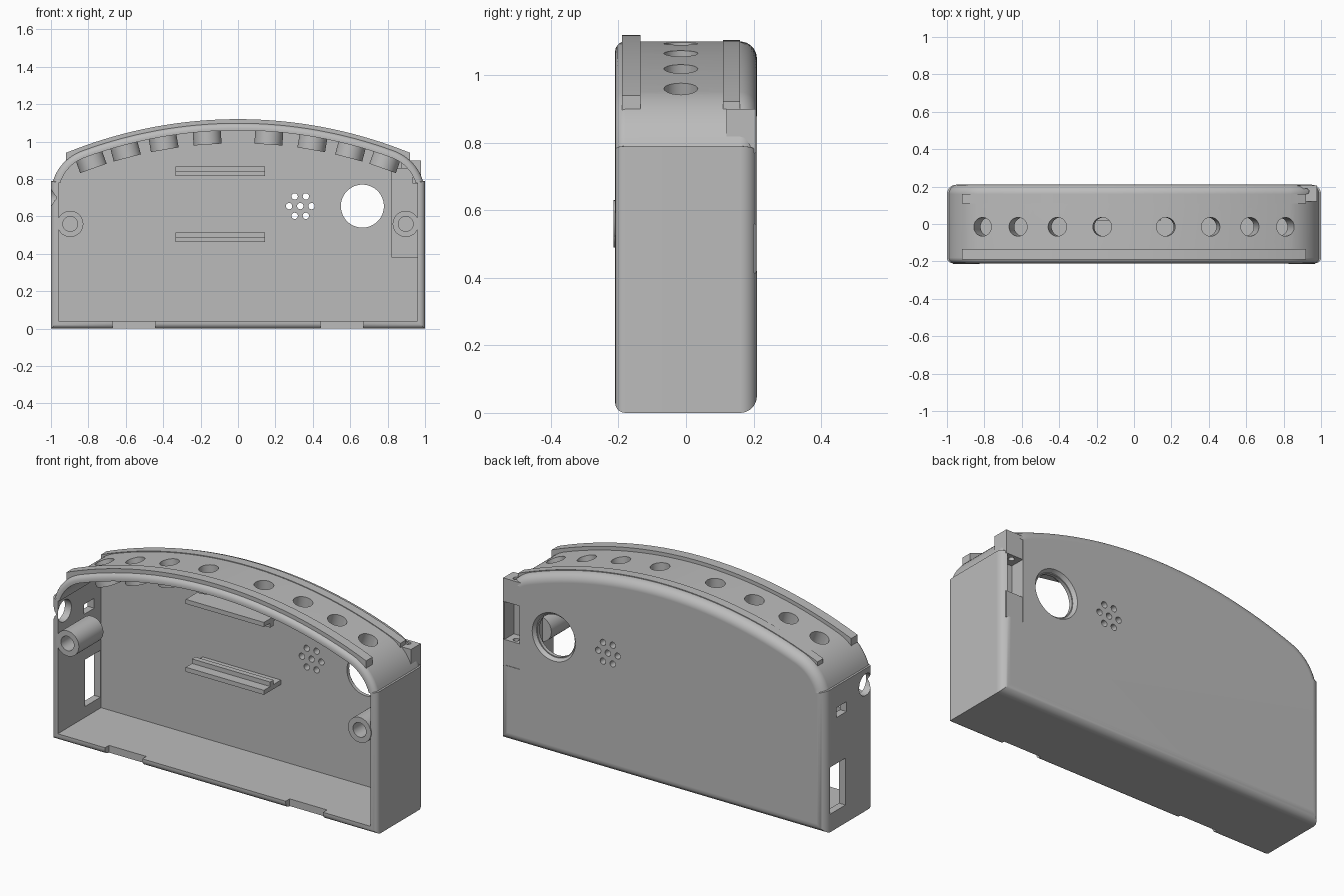
import bpy, bmesh
from math import sin, cos, radians, sqrt, atan2, pi
from mathutils import Vector, Matrix

if "Cube" in bpy.data.objects:
    bpy.data.objects.remove(bpy.data.objects["Cube"])

GREY = bpy.data.materials.new("plain_grey")
GREY.use_nodes = True
COLOUR = (0.5, 0.5, 0.5, 1)
GREY.diffuse_color = COLOUR
GREY.node_tree.nodes["Principled BSDF"].inputs["Base Color"].default_value = COLOUR

ARC_R, ARC_Z = 2.42, -1.32       # crown arc of the case
COR_R, COR_X = 0.25, 0.75        # shoulder fillet
COR_Z = ARC_Z + sqrt((ARC_R - COR_R) ** 2 - COR_X ** 2)


def box(bm, x, y, z):
    size = [b - a for a, b in (x, y, z)]
    mid = [(a + b) / 2 for a, b in (x, y, z)]
    bmesh.ops.create_cube(bm, size=1, matrix=Matrix.Translation(mid) @ Matrix.Diagonal((*size, 1)))


def rod(bm, a, b, r, r_end=None, sides=40):
    a, b = Vector(a), Vector(b)
    turn = (b - a).to_track_quat('Z', 'Y').to_matrix().to_4x4()
    bmesh.ops.create_cone(bm, cap_ends=True, segments=sides, radius1=r,
                          radius2=r if r_end is None else r_end,
                          depth=(b - a).length, matrix=Matrix.Translation((a + b) / 2) @ turn)


def loft(bm, rings):
    """Closed solid through rings of matching points."""
    rows = [[bm.verts.new(p) for p in ring] for ring in rings]
    n = len(rows[0])
    for lo, hi in zip(rows, rows[1:]):
        for i in range(n):
            j = (i + 1) % n
            bm.faces.new((lo[i], lo[j], hi[j], hi[i]))
    bm.faces.new(rows[0])
    bm.faces.new(rows[-1])


def make(name, bm, cutter=None):
    bmesh.ops.recalc_face_normals(bm, faces=bm.faces)
    me = bpy.data.meshes.new(name)
    bm.to_mesh(me)
    bm.free()
    me.materials.append(GREY)
    ob = bpy.data.objects.new(name, me)
    bpy.context.collection.objects.link(ob)
    if cutter:
        mod = ob.modifiers.new("cut", 'BOOLEAN')
        mod.operation, mod.solver, mod.object = 'DIFFERENCE', 'EXACT', cutter
        mod.use_self = True
        bpy.context.view_layer.update()
        done = ob.evaluated_get(bpy.context.evaluated_depsgraph_get())
        ob.data = bpy.data.meshes.new_from_object(done)
        ob.modifiers.clear()
    ob.data.shade_smooth()
    ob.data.set_sharp_from_angle(angle=radians(30))
    ob.modifiers.new("even_shading", 'WEIGHTED_NORMAL').keep_sharp = True
    return ob


def helper(name, bm):
    ob = make(name, bm)
    ob.modifiers.clear()
    ob.hide_render = True
    return ob


def outline(d, y):
    """Case silhouette shrunk by d, with a small step at each shoulder."""
    half = [(1 - d, d), (1 - d, 0.79 - 0.3 * d)]
    start, end = radians(17.2), atan2(COR_Z - ARC_Z, COR_X)
    for i in range(13):
        a = start + (end - start) * i / 12
        half.append((COR_X + (COR_R - d) * cos(a), COR_Z + (COR_R - d) * sin(a)))
    for i in range(1, 17):
        a = end + (pi / 2 - end) * i / 16
        half.append(((ARC_R - d) * cos(a), ARC_Z + (ARC_R - d) * sin(a)))
    pts = half + [(-x, z) for x, z in reversed(half[:-1])]
    return [(x, y, z) for x, z in pts]


def crown(x, inset):
    """Point below the crown surface, along the radius that meets it at x."""
    k = (ARC_R - inset) / ARC_R
    return (x * k, -0.015, ARC_Z + sqrt(ARC_R ** 2 - x ** 2) * k)


# Cutters for the crown holes
HOLES = [s * x for s in (-1, 1) for x in (0.17, 0.41, 0.62, 0.81)]
bm = bmesh.new()
for x in HOLES:
    rod(bm, crown(x, 0.16), crown(x, -0.06), 0.05)
crown_cut = helper("crown_hole_cutter", bm)

# Cutters for the rest of the case
bm = bmesh.new()
for x in HOLES:
    rod(bm, crown(x, 0.16), crown(x, -0.06), 0.05)
rod(bm, (0.665, 0.1, 0.655), (0.665, 0.3, 0.655), 0.115, sides=64)
rod(bm, (0.665, 0.19, 0.655), (0.665, 0.23, 0.655), 0.12, 0.145, sides=64)
speaker = [(0, 0)] + [(0.06 * cos(i * pi / 3), 0.06 * sin(i * pi / 3)) for i in range(6)]
for x, z in speaker:
    rod(bm, (0.333 + x, 0.1, 0.655 + z), (0.333 + x, 0.3, 0.655 + z), 0.017, sides=20)
rod(bm, (-1.1, -0.15, 0.7), (-0.9, -0.15, 0.7), 0.06)
box(bm, (-1.1, -0.9), (0.02, 0.11), (0.615, 0.67))
box(bm, (-1.1, -0.9), (0.03, 0.165), (0.1, 0.36))
for s in (-1, 1):
    box(bm, (s * 0.555 - 0.115, s * 0.555 + 0.115), (-0.3, -0.175), (-0.1, 0.06))
box(bm, (0.875, 0.97), (0.125, 0.3), (0.42, 0.88))
case_cut = helper("case_cutter", bm)

# Case shell, open at the front, with rounded front and back rims
rings = [outline(0.04, 0.17), outline(0.04, -0.21)]
for i in range(6):
    a = i / 5 * pi / 2
    rings.append(outline(0.03 * (1 - sin(a)), -0.18 - 0.03 * cos(a)))
for i in range(9):
    a = i / 8 * pi / 2
    rings.append(outline(0.05 * (1 - cos(a)), 0.16 + 0.05 * sin(a)))
bm = bmesh.new()
loft(bm, rings)
make("case_shell", bm, case_cut)

# Pocket housing behind the latch recess
bm = bmesh.new()
box(bm, (0.82, 0.965), (0.085, 0.19), (0.38, 0.775))
box(bm, (0.82, 0.935), (0.085, 0.19), (0.775, 0.86))
make("latch_housing", bm, case_cut)

# Latch tabs with pin holes
bm = bmesh.new()
rod(bm, (0.92, 0.175, 0.3), (0.92, 0.175, 1.0), 0.016, sides=20)
pin_cut = helper("pin_cutter", bm)
for name, z in (("upper_latch_tab", (0.77, 0.9)), ("lower_latch_tab", (0.415, 0.56))):
    bm = bmesh.new()
    box(bm, (0.872, 0.978), (0.12, 0.207), z)
    make(name, bm, pin_cut)

# Tubes under the crown holes
bm = bmesh.new()
for x in HOLES:
    rod(bm, crown(x, 0.11), crown(x, 0.02), 0.075)
make("crown_tubes", bm, crown_cut)

# Raised rails along the crown
for name, y0, y1, top in (("front_rail", -0.19, -0.135, 2.44), ("back_rail", 0.11, 0.16, 2.424)):
    rings = []
    for i in range(49):
        x = -0.92 + 1.84 * i / 48
        hi, lo = (ARC_Z + sqrt(r * r - x * x) for r in (top, 2.39))
        rings.append([(x, y0, lo), (x, y1, lo), (x, y1, hi), (x, y0, hi)])
    bm = bmesh.new()
    loft(bm, rings)
    make(name, bm)

# Screw bosses with blind holes
bm = bmesh.new()
for s in (-1, 1):
    rod(bm, (s * 0.897, -0.3, 0.56), (s * 0.897, -0.04, 0.56), 0.04)
boss_cut = helper("boss_cutter", bm)
for side, s in (("right", -1), ("left", 1)):
    bm = bmesh.new()
    rod(bm, (s * 0.897, -0.215, 0.56), (s * 0.897, 0, 0.56), 0.07)
    make(side + "_screw_boss", bm, boss_cut)

# Board shelves, with ribs facing each other
for name, z, s in (("upper_shelf", 0.866, -1), ("lower_shelf", 0.464, 1)):
    bm = bmesh.new()
    box(bm, (-0.335, 0.145), (0.02, 0.18), sorted((z, z + s * 0.025)))
    box(bm, (-0.335, 0.145), (0.075, 0.105), sorted((z + s * 0.02, z + s * 0.05)))
    make(name, bm)

for ob in (crown_cut, case_cut, pin_cut, boss_cut):
    bpy.data.objects.remove(ob)
